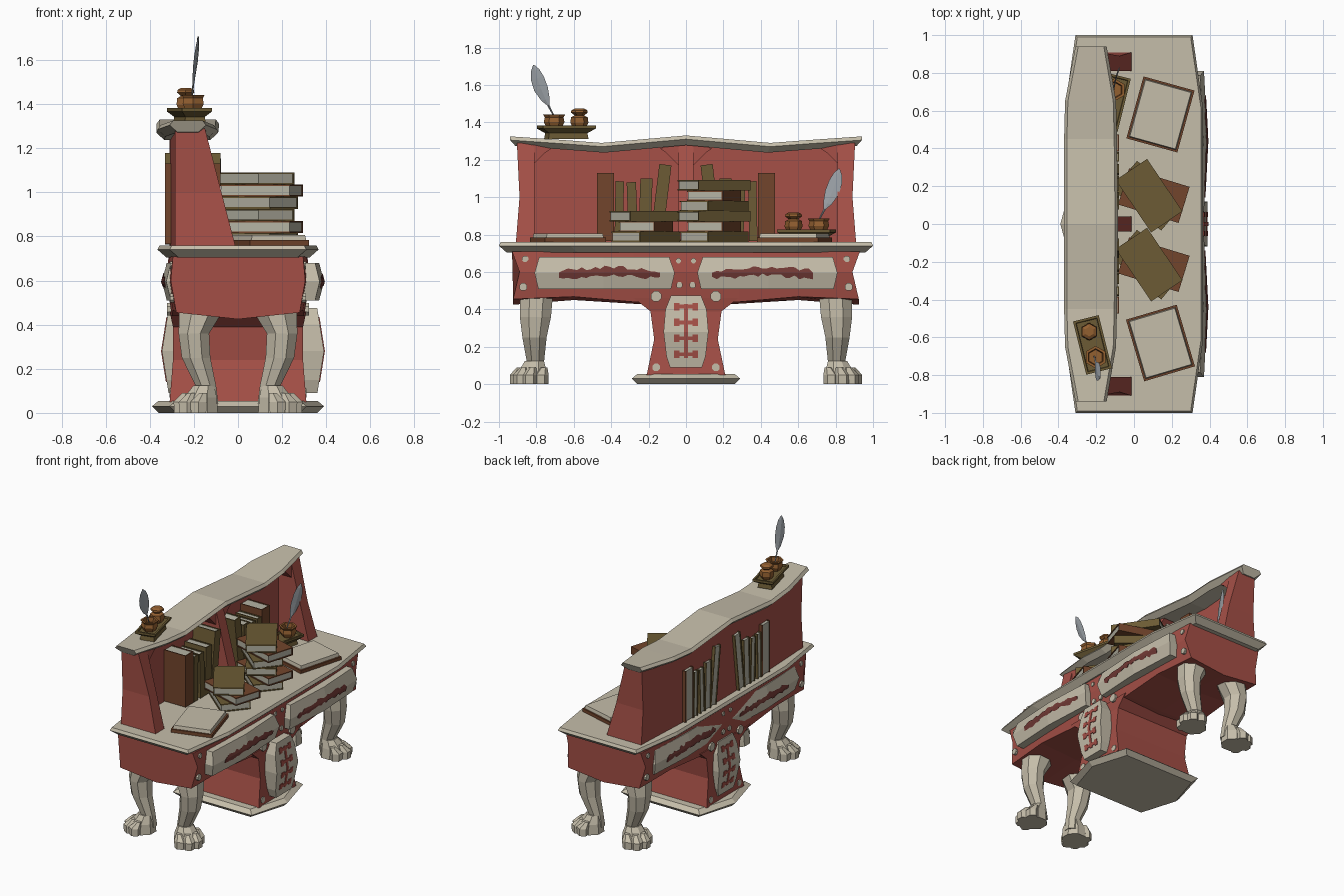
import bpy, bmesh, math, random
from mathutils import Euler, Vector

random.seed(4)
if "Cube" in bpy.data.objects:
    bpy.data.objects.remove(bpy.data.objects["Cube"], do_unlink=True)


def material(name, r, g, b):
    m = bpy.data.materials.new(name)
    m.use_nodes = True
    m.diffuse_color = (r, g, b, 1)
    m.node_tree.nodes["Principled BSDF"].inputs["Base Color"].default_value = (r, g, b, 1)
    return m


CREAM = material("cream wood", .56, .51, .40)
RED = material("red paint", .38, .08, .063)
DARK = material("dark red carving", .17, .042, .036)
OLIVE = material("olive leather", .15, .105, .035)
BROWN = material("brown leather", .17, .06, .025)
PAPER = material("paper", .46, .45, .37)
CLAY = material("orange clay", .29, .115, .03)
QUILL = material("grey feather", .36, .39, .42)


def loft(name, rings, mat, loc=(0, 0, 0), rot=(0, 0, 0)):
    """Skin closed rings of points and cap both ends."""
    turn, move = Euler(rot).to_matrix(), Vector(loc)
    bm = bmesh.new()
    rows = [[bm.verts.new(turn @ Vector(p) + move) for p in ring] for ring in rings]
    for a, b in zip(rows, rows[1:]):
        for i in range(len(a)):
            j = (i + 1) % len(a)
            bm.faces.new((a[i], a[j], b[j], b[i]))
    bm.faces.new(rows[0])
    bm.faces.new(rows[-1])
    bmesh.ops.recalc_face_normals(bm, faces=bm.faces)
    mesh = bpy.data.meshes.new(name)
    bm.to_mesh(mesh)
    bm.free()
    mesh.materials.append(mat)
    obj = bpy.data.objects.new(name, mesh)
    bpy.context.collection.objects.link(obj)
    return obj


def rect(hx, hy, z):
    return [(-hx, -hy, z), (hx, -hy, z), (hx, hy, z), (-hx, hy, z)]


def oval(cx, cy, z, rx, ry, n=8):
    angles = [math.tau * (i + .5) / n for i in range(n)]
    return [(cx + rx * math.cos(a), cy + ry * math.sin(a), z) for a in angles]


def lathe(name, profile, mat, loc, n=6):
    return loft(name, [oval(0, 0, z, r, r, n) for r, z in profile], mat, loc)


def mirrored(points):
    """Outline with four-fold symmetry from its first quadrant, ordered from +x to +y."""
    q = points
    left = [(-x, y) for x, y in reversed(q)]
    half = q + left
    full = half + [(-x, -y) for x, y in half]
    return list(dict.fromkeys(full))


def slab(name, outline, levels, mat):
    rings = [[(x - math.copysign(d, x) if x else x, y - math.copysign(d, y) if y else y, z)
              for x, y in outline] for z, d in levels]
    return loft(name, rings, mat)


# Table top and pedestal foot
slab("table_top", mirrored([(.365, .62), (.31, 1)]), [(.705, .04), (.74, 0), (.76, .01)], CREAM)
slab("pedestal_foot", mirrored([(.39, 0), (.31, .29)]), [(0, .03), (.03, 0), (.055, .03)], CREAM)

# Apron with a shallow keel underneath
rings = []
for y, xm, zb, zc in [(-.9, .305, .455, .425), (-.6, .32, .468, .45), (-.28, .325, .44, .43),
                      (.28, .325, .44, .43), (.6, .32, .468, .45), (.9, .305, .455, .425)]:
    end = math.copysign(.03, y) if abs(y) > .8 else 0
    half = [(xm - .01, y + end, .71), (xm, y - end / 3, .6), (xm - .025, y + end * .8, zb)]
    rings.append(half + [(0, y + end * .8, zc)] + [(-x, v, z) for x, v, z in reversed(half)])
loft("apron", rings, RED)

# Waisted pedestal
loft("pedestal", [rect(hx, hy, z) for z, hx, hy in
                  [(.05, .31, .21), (.24, .295, .17), (.39, .295, .19), (.46, .31, .28)]], RED)


# Drawer fronts, pedestal panels and their carvings on both long faces
def drawer_x(y, z, base):
    return base - .022 * abs(z - .595) / .085 - .02 * abs(abs(y) - .44) / .38


def panel_x(y, z, base):
    return base - .03 * abs(z - .28) / .19


def inlay(name, side, base, surf, y0, y1, z0, z1, mat):
    ring = lambda z: [(side * (surf(y, z, base) + d), y, z)
                      for y, d in ((y0, -.01), (y0, .004), (y1, .004), (y1, -.01))]
    return loft(name, [ring(z0), ring(z1)], mat)


for side, base, tag in ((1, .39, "open_side"), (-1, .345, "wall_side")):
    for s in (-1, 1):
        rings = []
        for z, y0, y1 in [(.51, .08, .79), (.595, .06, .81), (.68, .09, .785)]:
            ring = [(.28, y0)] + [(drawer_x(y, z, base), y) for y in (y0, .44, y1)] + [(.28, y1)]
            rings.append([(side * x, s * y, z) for x, y in ring])
        loft("drawer_front_" + tag, rings, CREAM)
        # Ragged scroll along the drawer
        rings, steps = [], 22
        for i in range(steps + 1):
            y = .14 + .54 * i / steps
            sag = .595 - .008 * math.cos(i * math.tau / steps)
            tall = .009 if i in (0, steps) else random.uniform(.012, .034)
            low = random.uniform(.01, .03)
            x = drawer_x(y, .595, base)
            rings.append([(side * (drawer_x(y, z, base) + .004), s * y, z)
                          for z in (sag + tall, .595, sag - low)] + [(side * (x - .02), s * y, .595)])
        loft("drawer_scroll_" + tag, rings, DARK)

    rings = []
    for z, hy in [(.09, .085), (.15, .105), (.28, .12), (.4, .11), (.475, .08)]:
        x = panel_x(0, z, base)
        rings.append([(side * .25, -hy, z), (side * x, -hy, z), (side * x, hy, z), (side * .25, hy, z)])
    loft("pedestal_panel_" + tag, rings, CREAM)
    for k in range(4):
        z = .16 + .085 * k
        inlay("carved_bar", side, base, panel_x, -.06, .06, z - .01, z + .01, RED)
        for s in (-1, 1):
            inlay("carved_knob", side, base, panel_x, s * .05 - .014, s * .05 + .014, z - .02, z + .02, RED)
    for z0, z1 in ((.14, .28), (.28, .43)):
        inlay("carved_stem", side, base, panel_x, -.01, .01, z0, z1, RED)

    # Painted studs in the red corners
    for y, z, x, r in [(.86, .67, .303, .018), (.87, .52, .302, .022), (.16, .47, .315, .03),
                       (.16, .09, .305, .022), (.035, .53, .318, .018), (.04, .66, .321, .015)]:
        for s in (-1, 1):
            disc = lambda d: [(side * (x + d), s * y + v, z + w) for v, w, _ in oval(0, 0, 0, r, r)]
            loft("painted_stud", [disc(-.015), disc(.006)], CREAM)

# Bowed legs with clawed feet
for sx in (-1, 1):
    for sy in (-1, 1):
        def limb(name, stations, n=8):
            loft(name, [oval(sx * x, sy * y, z, rx, ry, n) for z, x, y, rx, ry in stations], CREAM)
        limb("leg", [(.04, .14, .80, .055, .05), (.12, .145, .805, .05, .05), (.25, .19, .81, .07, .07),
                     (.36, .2, .805, .075, .09), (.47, .165, .80, .11, .095)])
        limb("foot", [(0, .17, .82, .085, .085), (.07, .17, .82, .08, .08), (.125, .155, .81, .05, .055)])
        for deg in (-50, 5, 48, 95):
            a = math.radians(deg)
            x, y = .185 + .07 * math.cos(a), .83 + .07 * math.sin(a)
            limb("toe", [(0, x, y, .04, .042), (.05, x, y, .043, .042), (.09, x - .02, y - .015, .02, .02)], 6)

# Hutch: uprights, back, corner brackets
for name, y, flare in (("hutch_side", .85, .02), ("hutch_side", -.85, -.02), ("hutch_divider", 0, 0)):
    rings = []
    for z, xf, out in [(.75, -.01, 1), (1, -.075, 0), (1.29, -.15, .7)]:
        a, b = y - .04 + min(flare, 0) * out, y + .04 + max(flare, 0) * out
        rings.append([(-.285, a, z), (xf, a, z), (xf, b, z), (-.285, b, z)])
    loft(name, rings, RED)
rings = [[(x, y, .75), (-.25, y, .75), (-.25, y, zt), (x, y, zt)]
         for y, x, zt in [(-.86, -.285, 1.28), (-.45, -.305, 1.25), (0, -.31, 1.29),
                          (.45, -.305, 1.25), (.86, -.285, 1.28)]]
loft("hutch_back", rings, RED)
for y, s in ((-.82, 1), (-.04, -1), (.04, 1), (.82, -1)):
    tri = [(y, 1.29), (y, 1.17), (y + s * .07, 1.24), (y + s * .1, 1.26)]
    loft("hutch_bracket", [[(x, v, z) for v, z in tri] for x in (-.26, -.145)], RED)

# Wavy hutch shelf
rings = []
for y, xb, xf, z in [(-.94, -.31, -.145, 1.325), (-.65, -.365, -.095, 1.305), (-.45, -.37, -.09, 1.29),
                     (0, -.37, -.085, 1.33), (.45, -.37, -.09, 1.29), (.65, -.365, -.095, 1.305),
                     (.94, -.31, -.145, 1.325)]:
    rings.append([(xb + .015, y, z), (xf - .015, y, z), (xf, y, z - .02), (xf - .035, y * .97, z - .052),
                  (xb + .035, y * .97, z - .052), (xb, y, z - .02)])
loft("hutch_shelf", rings, CREAM)


# Books: a C-shaped cover around a page block, spine toward local +x
def book(name, loc, wide, long, thick, cover, rot):
    u, v, w, t = wide / 2, long / 2, thick / 2, .007
    c_shape = [(-u, -w), (u, -w), (u, w), (-u, w), (-u, w - t), (u - t, w - t), (u - t, t - w), (-u, t - w)]
    loft(name + "_cover", [[(a, y, b) for a, b in c_shape] for y in (-v, v)], cover, loc, rot)
    loft(name + "_pages", [rect(u - .005, v - .005, z) for z in (t - w, w - t)], PAPER, loc, rot)


for s in (-1, 1):
    for y, thick, tall, cover, lean in [(.43, .09, .365, BROWN, 0), (.357, .045, .32, OLIVE, 1),
                                        (.287, .05, .315, OLIVE, -2), (.217, .065, .335, OLIVE, 2),
                                        (.135, .065, .41, OLIVE, 7)]:
        tilt = math.radians(lean) * s
        book("standing_book", (-.205, s * y, .765 + tall / 2), .25, tall, thick, cover,
             (math.pi / 2 + tilt, 0, 0))

# Lying stacks
for y, count in ((.15, 6), (-.215, 3)):
    for k in range(count):
        turn = (50, 73, 34)[k % 3]
        cover = BROWN if k % 3 == 1 else OLIVE
        book("stacked_book", (.08 + .025 * (k % 3 == 1), y, .788 + .055 * k), .2, .335, .055,
             cover, (0, 0, math.radians(turn)))

# Ledgers lying open-faced on the table
for y, deg in ((.58, -15.5), (-.63, 16.5)):
    spin = (0, 0, math.radians(deg))
    loft("ledger_cover", [rect(.14, .17, z) for z in (.758, .783)], BROWN, (.14, y, 0), spin)
    loft("ledger_pages", [rect(.13, .16, .78), rect(.125, .155, .807)], CREAM, (.14, y, 0), spin)


# Writing sets: tray, open ink pot, lidded jar, feather
def writing_set(x, y, z, s):
    loft("ink_tray", [rect(.05, .11, 0), rect(.045, .105, .03), rect(.07, .145, .055),
                      rect(.07, .145, .07), rect(.058, .133, .07), rect(.055, .13, .06)],
         OLIVE, (x, y, z), (0, 0, s * math.radians(14)))
    lathe("ink_pot", [(.04, .06), (.055, .09), (.05, .115), (.06, .13), (.045, .13), (.04, .1)],
          CLAY, (x + .017, y - s * .065, z))
    lathe("ink_jar", [(.035, .06), (.048, .085), (.045, .115), (.025, .125), (.045, .14), (.043, .152), (.025, .162)],
          CLAY, (x - .017, y + s * .07, z))
    rings = []
    for t, w in [(0, .003), (.25, .006), (.35, .022), (.55, .036), (.75, .034), (.9, .022), (1, .003)]:
        cx, cy, cz = x + .01 + .03 * t, y - s * (.06 + .115 * t), z + .11 + .285 * t
        bow = s * .012 * math.sin(math.pi * t)
        rings.append([(cx - w * .3, cy - w - bow, cz + s * w * .3 * -1), (cx + .004, cy - bow, cz),
                      (cx + w * .3, cy + w - bow, cz + s * w * .3), (cx - .004, cy - bow, cz)])
    loft("feather", rings, QUILL)


writing_set(-.22, -.64, 1.312, 1)
writing_set(-.12, .645, .757, -1)
